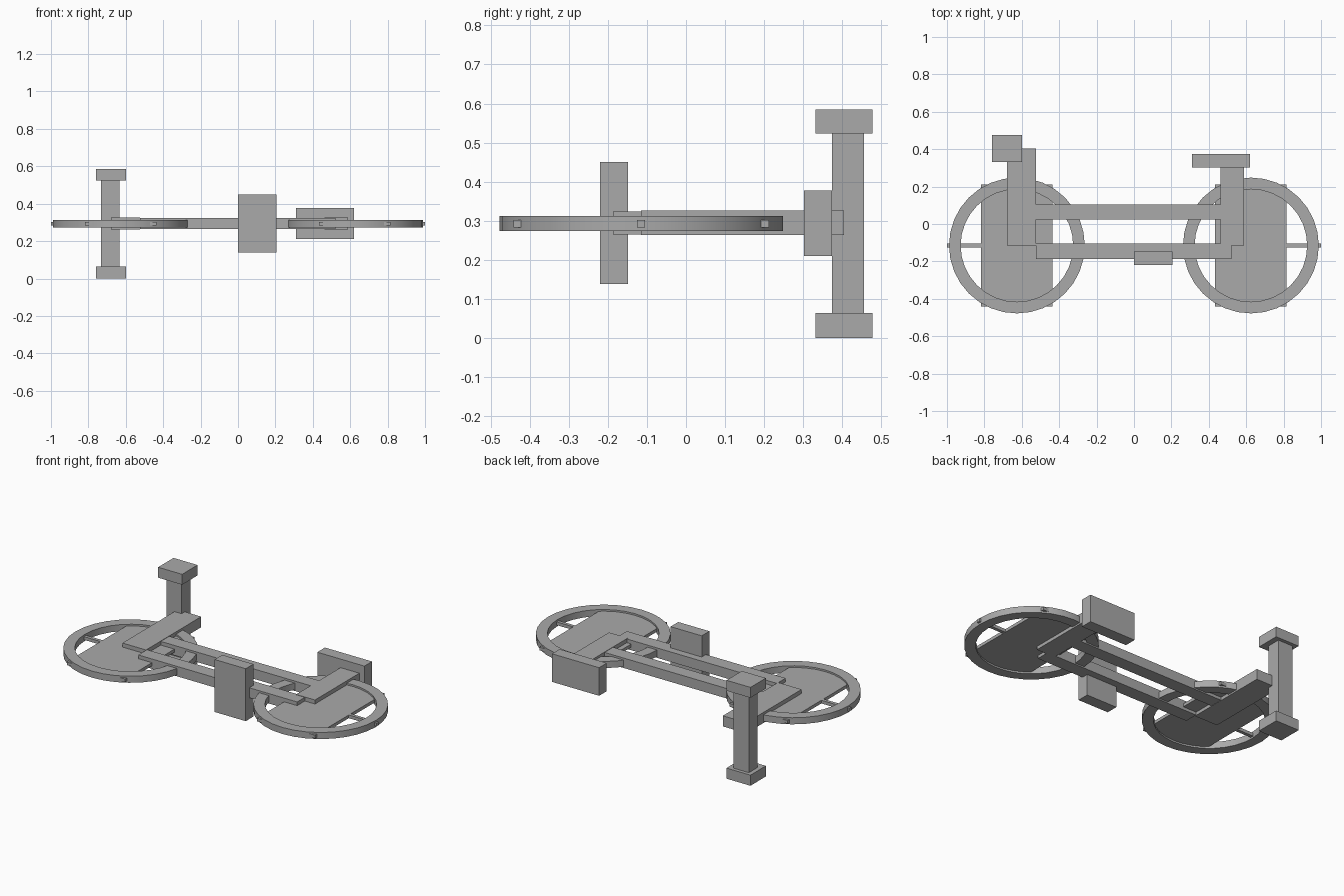
import bpy
import bmesh
import math

cube = bpy.data.objects.get("Cube")
if cube:
    bpy.data.objects.remove(cube, do_unlink=True)

grey = bpy.data.materials.new("plain_grey")
grey.use_nodes = True
grey.diffuse_color = (0.4, 0.4, 0.4, 1)
grey.node_tree.nodes["Principled BSDF"].inputs["Base Color"].default_value = (0.4, 0.4, 0.4, 1)


def add_object(name, bm):
    mesh = bpy.data.meshes.new(name)
    bmesh.ops.recalc_face_normals(bm, faces=bm.faces)
    bm.to_mesh(mesh)
    bm.free()
    mesh.materials.append(grey)
    obj = bpy.data.objects.new(name, mesh)
    bpy.context.collection.objects.link(obj)
    return obj


def box(name, x, y, z):
    """Box from (low, high) ranges on each axis."""
    bm = bmesh.new()
    bmesh.ops.create_cube(bm, size=1)
    for v in bm.verts:
        v.co = [sum(r) / 2 + c * (r[1] - r[0]) for r, c in zip((x, y, z), v.co)]
    return add_object(name, bm)


def rim(name, cx, cy, outer, inner, z, segments=32):
    """Flat ring with a rectangular section."""
    bm = bmesh.new()
    section = [(inner, z[0]), (outer, z[0]), (outer, z[1]), (inner, z[1])]
    loops = []
    for i in range(segments):
        a = math.tau * i / segments
        loops.append([bm.verts.new((cx + r * math.cos(a), cy + r * math.sin(a), h))
                      for r, h in section])
    for i in range(segments):
        a, b = loops[i], loops[(i + 1) % segments]
        for j in range(4):
            k = (j + 1) % 4
            bm.faces.new((a[j], b[j], b[k], a[k]))
    obj = add_object(name, bm)
    for p in obj.data.polygons:
        p.use_smooth = abs(p.normal.z) < 0.5
    bpy.ops.object.select_all(action="DESELECT")
    obj.select_set(True)
    bpy.context.view_layer.objects.active = obj
    bpy.ops.object.shade_smooth_by_angle(angle=math.radians(30))


# Wheels: rim, thin axle spoke and broad centre plate
WY = -0.115
spoke_z = (0.283, 0.302)
for side, cx in (("front", -0.626), ("rear", 0.625)):
    rim(side + "_wheel_rim", cx, WY, 0.363, 0.301, (0.273, 0.312))
    box(side + "_wheel_spoke", (cx - 0.374, cx + 0.374), (WY - 0.01, WY + 0.01), spoke_z)
    box(side + "_wheel_plate", (cx - 0.191, cx + 0.191), (WY - 0.327, WY + 0.327), spoke_z)

# Frame
post_z = (0.263, 0.326)
tube_z = (0.265, 0.324)
box("front_fork", (-0.68, -0.525), (-0.115, 0.404), post_z)
box("seat_post", (0.463, 0.587), (-0.115, 0.305), post_z)
box("upper_tube", (-0.6, 0.464), (0.024, 0.104), tube_z)
box("lower_tube", (-0.525, 0.52), (-0.187, -0.105), tube_z)

# Handlebar and its two grips
box("handlebar", (-0.733, -0.633), (0.374, 0.456), (0.05, 0.535))
for side, z in (("lower", (0, 0.063)), ("upper", (0.523, 0.585))):
    box(side + "_grip", (-0.758, -0.6), (0.332, 0.477), z)

# Saddle and pedals
box("saddle", (0.31, 0.62), (0.302, 0.374), (0.21, 0.377))
box("pedal_block", (0, 0.205), (-0.22, -0.148), (0.138, 0.45))
